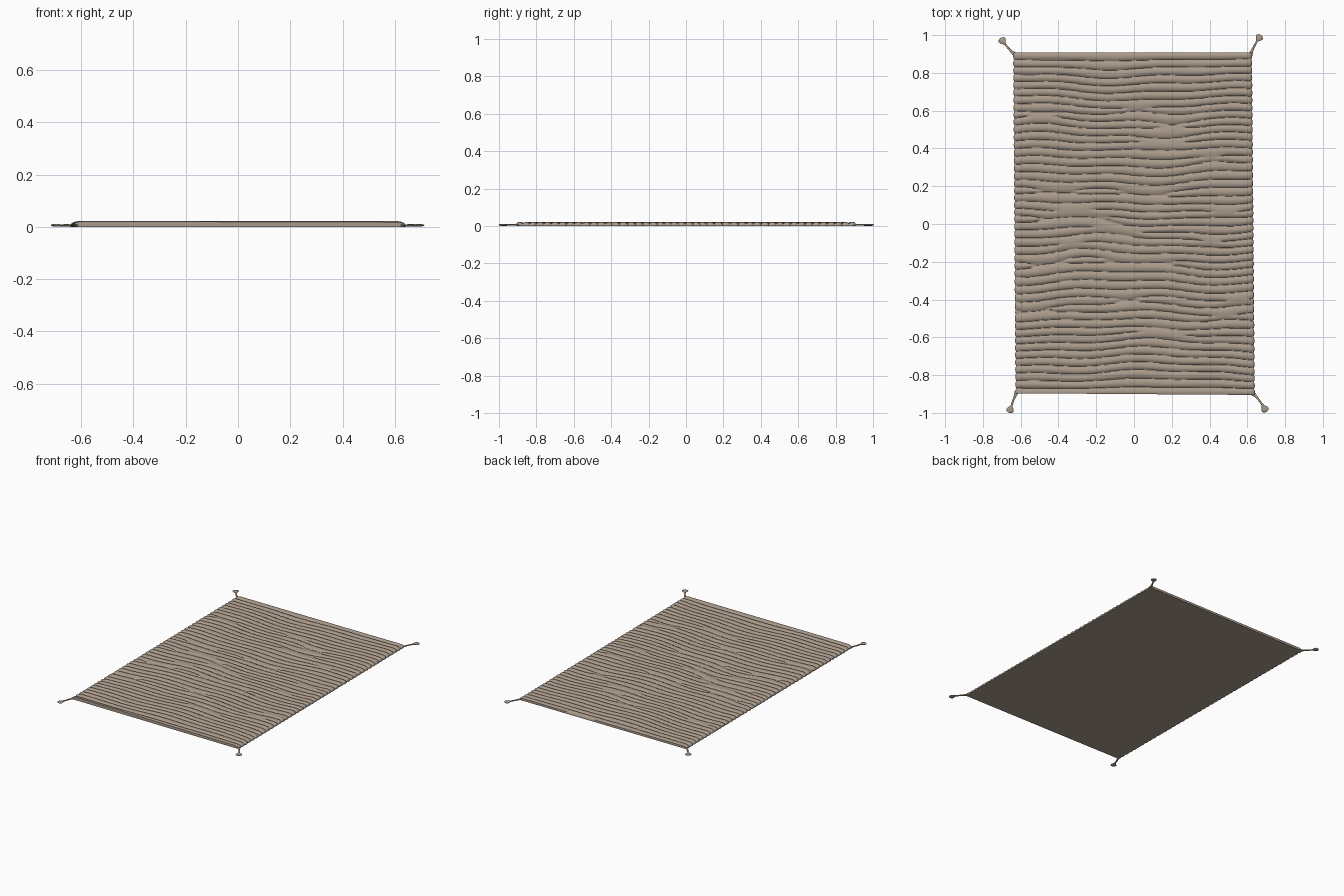
import bpy, bmesh, math, random
from mathutils import Vector

if "Cube" in bpy.data.objects:
    bpy.data.objects.remove(bpy.data.objects["Cube"])

random.seed(4)

mat = bpy.data.materials.new("warm taupe wool")
mat.diffuse_color = (0.40, 0.325, 0.26, 1)
mat.use_nodes = True
mat.node_tree.nodes["Principled BSDF"].inputs["Base Color"].default_value = mat.diffuse_color

def finish(bm, name, angle):
    bmesh.ops.recalc_face_normals(bm, faces=bm.faces[:])
    me = bpy.data.meshes.new(name)
    bm.to_mesh(me)
    bm.free()
    ob = bpy.data.objects.new(name, me)
    bpy.context.collection.objects.link(ob)
    me.materials.append(mat)
    bpy.ops.object.select_all(action='DESELECT')
    bpy.context.view_layer.objects.active = ob
    ob.select_set(True)
    bpy.ops.object.shade_smooth_by_angle(angle=math.radians(angle))
    return ob

# short extra ridges seen among the long ones: centre x, centre y, half length
SLIVERS = [(-.49, .56, .08), (.02, .61, .08), (.20, .52, .08), (.15, .44, .13),
           (.41, .34, .05), (-.40, .17, .12), (.05, .17, .14), (-.32, .06, .1),
           (-.32, .02, .19), (.48, .07, .07), (-.09, -.04, .13), (.41, -.08, .05),
           (-.33, -.12, .06), (.03, -.21, .19), (-.45, -.21, .1), (-.03, -.41, .07),
           (-.53, -.45, .1), (.15, -.58, .13), (.48, -.48, .07), (.55, -.40, .06)]
PITCH = 0.040

def ridge(x, y):
    """0 in a groove, 1 on the crest of a ridge."""
    fade = min(1, max(0, (0.905 - abs(y)) / 0.12))
    wave = (0.010 * math.sin(5.5 * x + 3 * y) + 0.006 * math.sin(13 * x - 5 * y + 1)
            + 0.004 * math.sin(9 * y + 2 * x))
    p = math.pi * (y + wave * fade) / PITCH
    for cx, cy, h in SLIVERS:
        dy = (y - cy + wave) * 3
        p += 0.5 * (math.atan2(dy, x - cx - h) - math.atan2(dy, x - cx + h))
    return abs(math.sin(p)) ** 0.5

def outline(u, v):
    """Slightly skewed rug rectangle, u and v from 0 to 1."""
    left, right = -0.628 - 0.012 * v, 0.640 - 0.015 * v
    low, high = -0.896 - 0.009 * u, 0.907
    return left + (right - left) * u, low + (high - low) * v

# rug body: ribbed top, thin side walls, flat underside
NX, NY = 110, 540
bm = bmesh.new()
rows = []
for j in range(NY + 1):
    row = []
    for i in range(NX + 1):
        # columns crowd towards the two rounded ends
        s = i / NX
        u = s - 0.10 * math.sin(2 * math.pi * s)
        x, y = outline(u, j / NY)
        r = ridge(x, y)
        end = min(u, 1 - u) * 1.27
        t = min(1, end / 0.035)
        round_end = math.sqrt(1 - (1 - t) ** 2)
        z = 0.008 + (0.002 + 0.012 * r) * round_end
        x -= math.copysign(0.007 * (1 - r) * (1 - t), x)
        row.append(bm.verts.new((x, y, z)))
    rows.append(row)
for a, b in zip(rows, rows[1:]):
    for i in range(NX):
        bm.faces.new((a[i], a[i + 1], b[i + 1], b[i]))
rim = [e for e in bm.edges if e.is_boundary]
ext = bmesh.ops.extrude_edge_only(bm, edges=rim)["geom"]
for v in ext:
    if isinstance(v, bmesh.types.BMVert):
        v.co.z = 0
low_edges = [e for e in ext if isinstance(e, bmesh.types.BMEdge) and e.is_boundary]
bmesh.ops.holes_fill(bm, edges=low_edges, sides=0)
finish(bm, "ribbed_rug", 50)

# corner tassels: thin cord with a flared, flattened tuft
#          distance, half width, half height
PROFILE = [(0.0, .012, .004), (0.18, .007, .004), (0.4, .005, .004), (0.62, .005, .004),
           (0.70, .008, .005), (0.80, .017, .005), (0.89, .021, .005), (0.96, .015, .004),
           (1.0, .005, .002)]

def tassel(name, start, knee, tip):
    bm = bmesh.new()
    s, k, e = (Vector(p) for p in (start, knee, tip))
    rings = []
    for t, w, h in PROFILE:
        c = (1 - t) ** 2 * s + 2 * t * (1 - t) * k + t * t * e
        d = (2 * (1 - t) * (k - s) + 2 * t * (e - k)).normalized()
        ring = []
        for n in range(12):
            a = 2 * math.pi * n / 12
            side = w * math.cos(a)
            ring.append(bm.verts.new((c.x - d.y * side, c.y + d.x * side,
                                      0.006 + h * math.sin(a))))
        rings.append(ring)
    for a, b in zip(rings, rings[1:]):
        for n in range(12):
            m = (n + 1) % 12
            bm.faces.new((a[n], a[m], b[m], b[n]))
    bm.faces.new(rings[0])
    bm.faces.new(rings[-1])
    finish(bm, name, 50)

tassel("tassel_back_left", (-.630, .897), (-.675, .935), (-.706, .985))
tassel("tassel_back_right", (.615, .895), (.640, .955), (.672, 1.0))
tassel("tassel_front_left", (-.620, -.887), (-.645, -.945), (-.660, -1.0))
tassel("tassel_front_right", (.630, -.897), (.675, -.940), (.700, -.995))
